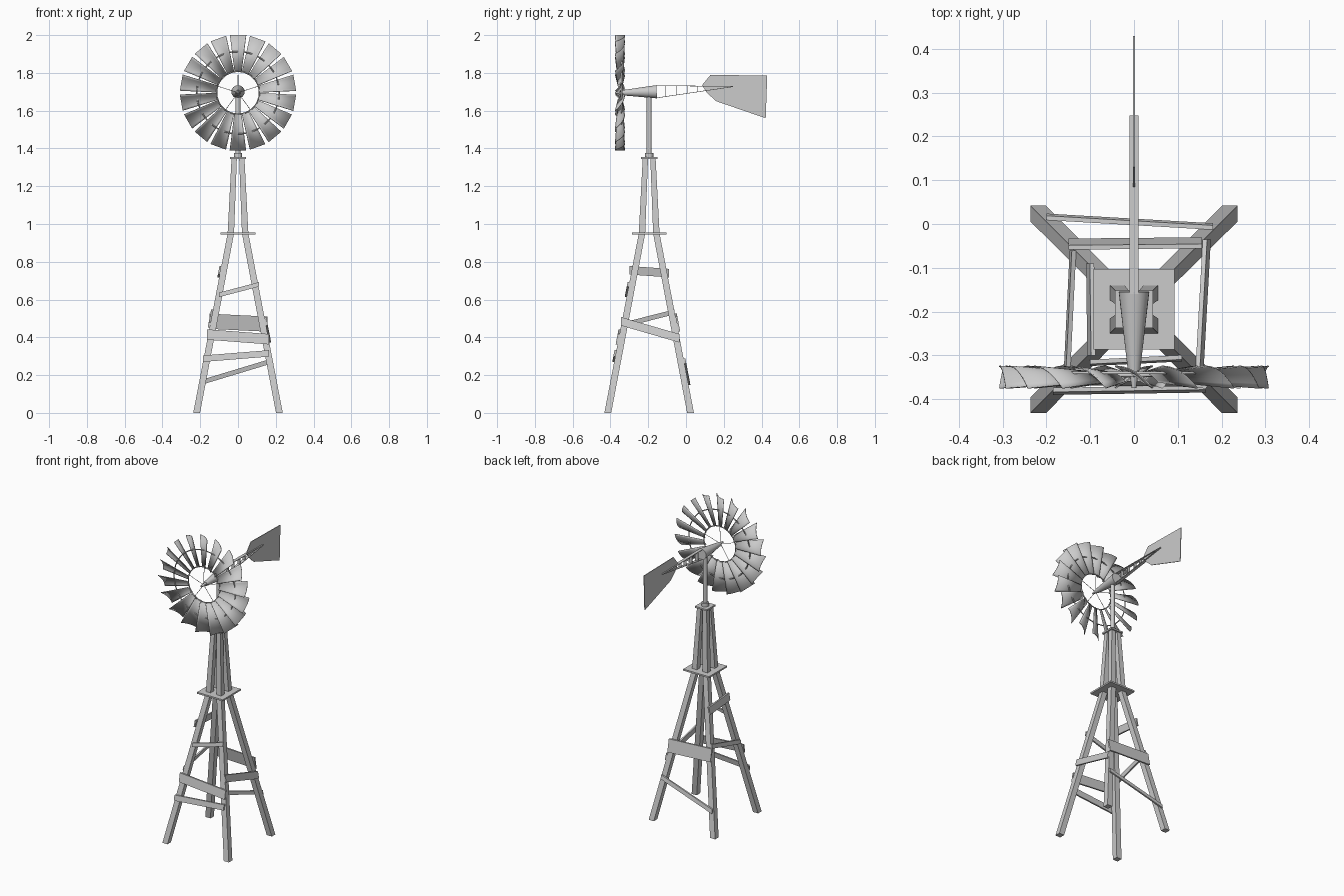
import bpy, bmesh, math
from mathutils import Vector, Matrix

cube = bpy.data.objects.get("Cube")
if cube:
    bpy.data.objects.remove(cube)

grey = bpy.data.materials.new("weathered_grey")
grey.use_nodes = True
grey.diffuse_color = (0.6, 0.6, 0.6, 1)
grey.node_tree.nodes["Principled BSDF"].inputs["Base Color"].default_value = (0.6, 0.6, 0.6, 1)

CY = -0.195      # tower axis in y
HUB_Z = 1.695    # wheel height
DECK_Z = 0.95


def finish(name, bm, smooth=False):
    bmesh.ops.recalc_face_normals(bm, faces=bm.faces)
    mesh = bpy.data.meshes.new(name)
    bm.to_mesh(mesh)
    bm.free()
    mesh.materials.append(grey)
    ob = bpy.data.objects.new(name, mesh)
    bpy.context.collection.objects.link(ob)
    if smooth:
        bpy.ops.object.select_all(action='DESELECT')
        ob.select_set(True)
        bpy.context.view_layer.objects.active = ob
        bpy.ops.object.shade_smooth_by_angle(angle=math.radians(40))
    return ob


def loft(bm, start, end):
    """Closed solid between two matching outlines."""
    a = [bm.verts.new(p) for p in start]
    b = [bm.verts.new(p) for p in end]
    bm.faces.new(a)
    bm.faces.new(b)
    for i in range(len(a)):
        j = (i + 1) % len(a)
        bm.faces.new((a[i], a[j], b[j], b[i]))


def square(x, y, z, h):
    return [(x + i * h, y + j * h, z) for i, j in ((-1, -1), (1, -1), (1, 1), (-1, 1))]


def tube(bm, p, q, r1, r2, sides=24):
    p, q = Vector(p), Vector(q)
    turn = (q - p).to_track_quat('Z', 'Y').to_matrix().to_4x4()
    bmesh.ops.create_cone(bm, cap_ends=True, segments=sides, radius1=r1, radius2=r2,
                          depth=(q - p).length, matrix=Matrix.Translation((p + q) / 2) @ turn)


# Four splayed lower legs and four steeper upper legs
for tier, lo, hi, z0, z1, h0, h1 in (("lower", 0.219, 0.038, 0, DECK_Z, 0.018, 0.017),
                                     ("upper", 0.038, 0.02, DECK_Z, 1.35, 0.017, 0.014)):
    bm = bmesh.new()
    for sx in (-1, 1):
        for sy in (-1, 1):
            loft(bm, square(sx * lo, CY + sy * lo, z0, h0), square(sx * hi, CY + sy * hi, z1, h1))
    finish(tier + "_legs", bm)

# Square platforms
for name, z, half in (("lower_platform", DECK_Z, 0.092), ("upper_platform", 1.35, 0.043)):
    bm = bmesh.new()
    loft(bm, square(0, CY, z - 0.005, half), square(0, CY, z + 0.005, half))
    finish(name, bm)


# Crooked boards nailed flat onto the sloping tower faces
def board(name, normal, a0, z0, a1, z1, width, thick=0.01):
    n = Vector(normal)
    along = Vector((abs(n.y), abs(n.x), 0))

    def outline(a, z):
        pts = []
        for dz, off in ((-1, 0), (1, 0), (1, thick), (-1, thick)):
            h = z + dz * width / 2
            reach = 0.237 - 0.182 * h / DECK_Z + off
            pts.append(Vector((0, CY, h)) + n * reach + along * a)
        return pts

    bm = bmesh.new()
    loft(bm, outline(a0, z0), outline(a1, z1))
    finish(name, bm)


FRONT, BACK, LEFT, RIGHT = (0, -1, 0), (0, 1, 0), (1, 0, 0), (-1, 0, 0)
board("front_board_top", FRONT, -0.10, 0.625, 0.11, 0.68, 0.024)
board("front_board_wide", FRONT, -0.165, 0.415, 0.165, 0.39, 0.055)
board("front_board_low", FRONT, -0.185, 0.287, 0.165, 0.315, 0.034)
board("back_board_wide", BACK, -0.15, 0.485, 0.155, 0.47, 0.08)
board("back_board_low", BACK, -0.20, 0.16, 0.18, 0.275, 0.026)
board("left_board", LEFT, -0.15, 0.485, 0.16, 0.395, 0.045)
board("right_board_high", RIGHT, -0.105, 0.755, 0.105, 0.74, 0.045)
board("right_board_thin", RIGHT, -0.14, 0.465, 0.135, 0.535, 0.026)

# Mast and its collar
bm = bmesh.new()
tube(bm, (0, CY, 1.352), (0, CY, 1.376), 0.022, 0.022)
tube(bm, (0, CY, 1.37), (0, CY, 1.69), 0.013, 0.013)
finish("mast", bm, True)

# Tapered gear head and shaft
bm = bmesh.new()
tube(bm, (0, -0.155, 1.7), (0, -0.335, HUB_Z), 0.035, 0.014)
tube(bm, (0, -0.33, HUB_Z), (0, -0.375, HUB_Z), 0.012, 0.005)
finish("gear_head", bm, True)

# Wheel blades: curved, pitched sheets widening outward
BLADES = 18
bm = bmesh.new()
for k in range(BLADES):
    spin = Matrix.Translation((0, 0, HUB_Z)) @ Matrix.Rotation(math.tau * k / BLADES, 4, 'Y')
    rows = []
    for radius, half in ((0.112, 0.0185), (0.305, 0.043)):
        scale = half / 0.043
        row = []
        for i in range(9):
            s = i / 4 - 1
            y = -0.35 + scale * (0.013 * (1 - s * s) - 0.025 * s)
            row.append(bm.verts.new(spin @ Vector((s * half, y, radius))))
        rows.append(row)
    for i in range(8):
        bm.faces.new((rows[0][i], rows[0][i + 1], rows[1][i + 1], rows[1][i]))
blades = finish("wheel_blades", bm, True)
shell = blades.modifiers.new("thickness", 'SOLIDIFY')
shell.thickness = 0.003
shell.offset = 0

# Wheel rings
for name, radius, y in (("inner_ring", 0.113, -0.345), ("outer_ring", 0.218, -0.34)):
    bpy.ops.mesh.primitive_torus_add(major_segments=54, minor_segments=6, major_radius=radius,
                                     minor_radius=0.0035, location=(0, y, HUB_Z),
                                     rotation=(math.pi / 2, 0, 0))
    ring = bpy.context.object
    ring.name = name
    ring.data.materials.append(grey)
    bpy.ops.object.shade_smooth_by_angle(angle=math.radians(60))

# Thin wheel spokes
bm = bmesh.new()
for k in range(5):
    a = math.tau * k / 5
    tube(bm, (0, -0.35, HUB_Z),
         (0.113 * math.sin(a), -0.345, HUB_Z + 0.113 * math.cos(a)), 0.0015, 0.0015, 6)
finish("wheel_spokes", bm)


# Tail boom: two converging flat straps joined by rungs
def strap(bm, y0, z0, y1, z1, half=0.01, t=0.0015):
    d = Vector((0, y1 - y0, z1 - z0)).normalized()
    side = Vector((0, -d.z, d.y)) * t
    ends = []
    for y, z in ((y0, z0), (y1, z1)):
        c = Vector((0, y, z))
        ends.append([c + Vector((sx * half, 0, 0)) + side * sz
                     for sx, sz in ((-1, -1), (1, -1), (1, 1), (-1, 1))])
    loft(bm, *ends)


bm = bmesh.new()
strap(bm, -0.16, 1.733, 0.248, 1.728)
strap(bm, -0.16, 1.667, 0.248, 1.727)
for y in (-0.11, -0.05, 0.01, 0.06):
    f = (y + 0.16) / 0.408
    strap(bm, y, 1.667 + 0.06 * f, y, 1.733 - 0.005 * f)
finish("tail_boom", bm)

# Tail vane
profile = [(0.085, 1.735), (0.13, 1.79), (0.43, 1.785), (0.422, 1.56), (0.16, 1.65), (0.11, 1.695)]
bm = bmesh.new()
loft(bm, [(-0.002, y, z) for y, z in profile], [(0.002, y, z) for y, z in profile])
finish("tail_vane", bm)
